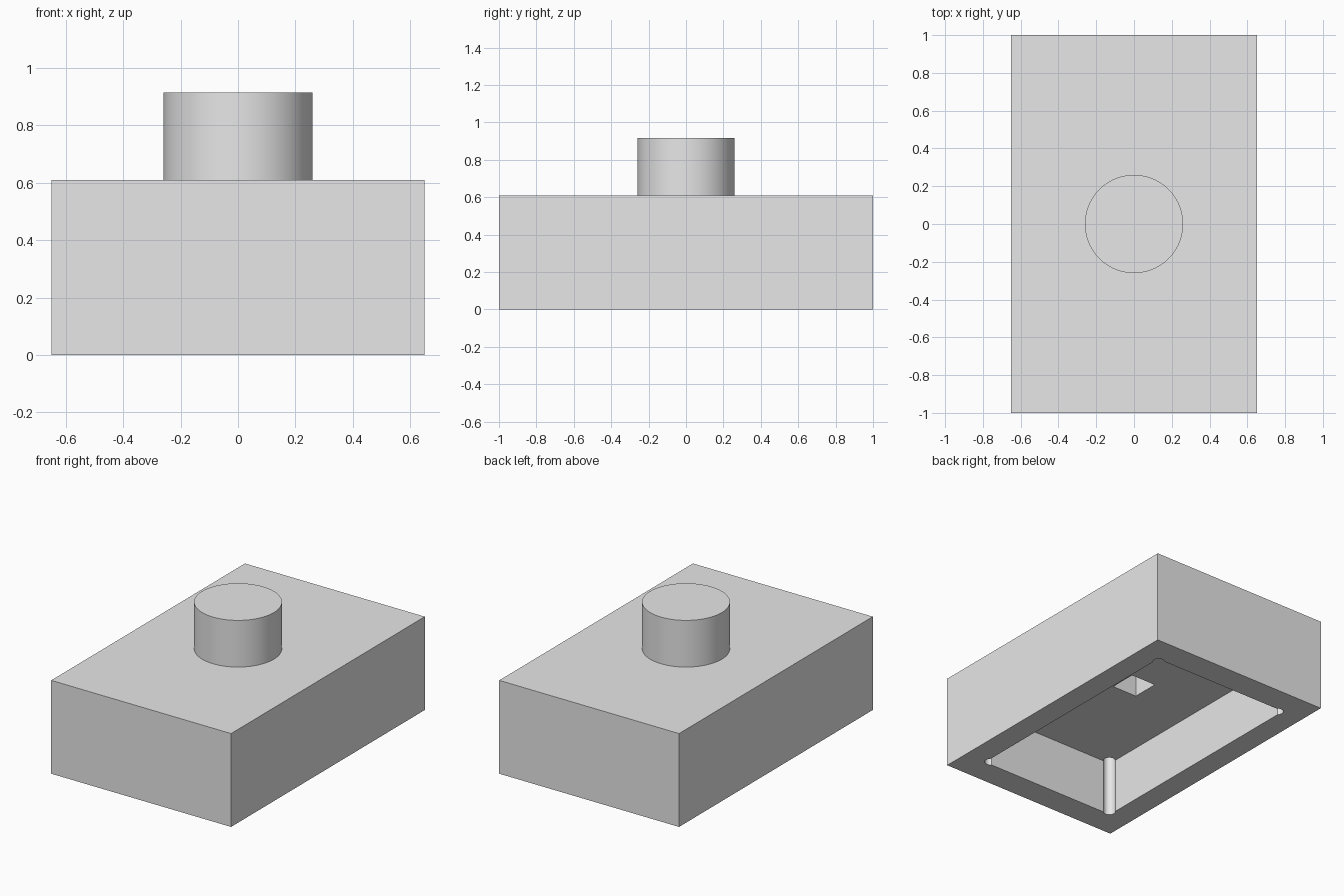
import bpy
import bmesh
from mathutils import Matrix, Vector

cube = bpy.data.objects.get("Cube")
if cube:
    bpy.data.objects.remove(cube, do_unlink=True)

grey = bpy.data.materials.new("plain_grey")
grey.use_nodes = True
grey.diffuse_color = (0.8, 0.8, 0.8, 1)
grey.node_tree.nodes["Principled BSDF"].inputs["Base Color"].default_value = (0.8, 0.8, 0.8, 1)


def finish(name, bm):
    mesh = bpy.data.meshes.new(name)
    bm.to_mesh(mesh)
    bm.free()
    mesh.materials.append(grey)
    obj = bpy.data.objects.new(name, mesh)
    bpy.context.collection.objects.link(obj)
    return obj


def box(name, half_x, half_y, z0, z1):
    bm = bmesh.new()
    size = Matrix.Diagonal((2 * half_x, 2 * half_y, z1 - z0, 1))
    bmesh.ops.create_cube(bm, size=1, matrix=Matrix.Translation((0, 0, (z0 + z1) / 2)) @ size)
    return finish(name, bm)


def cylinder(name, x, y, radius, z0, z1, sides):
    bm = bmesh.new()
    bmesh.ops.create_cone(bm, cap_ends=True, segments=sides, radius1=radius, radius2=radius,
                          depth=z1 - z0, matrix=Matrix.Translation((x, y, (z0 + z1) / 2)))
    return finish(name, bm)


def combine(target, tool, operation):
    mod = target.modifiers.new(tool.name, 'BOOLEAN')
    mod.operation = operation
    mod.solver = 'EXACT'
    mod.object = tool
    tool.hide_render = True
    bpy.context.view_layer.objects.active = target
    bpy.ops.object.modifier_apply(modifier=mod.name)
    bpy.data.objects.remove(tool, do_unlink=True)


bpy.ops.object.select_all(action='DESELECT')

# Solid block with a round stem on top
housing = box("housing", 0.65, 1.0, 0, 0.61)
combine(housing, cylinder("stem", 0, 0, 0.26, 0.5, 0.915, 96), 'UNION')

# Pocket open at the bottom, with drilled relief holes in its corners
px, py, depth = 0.498, 0.823, 0.36
combine(housing, box("pocket", px, py, -0.1, depth), 'DIFFERENCE')
for sx in (-1, 1):
    for sy in (-1, 1):
        hole = cylinder("corner_hole", sx * (px - 0.025), sy * (py - 0.025), 0.037, -0.1, 0.46, 32)
        combine(housing, hole, 'DIFFERENCE')

# Square socket running up into the stem
combine(housing, box("square_socket", 0.09, 0.09, 0.2, 0.66), 'DIFFERENCE')

housing.select_set(True)
bpy.context.view_layer.objects.active = housing
bpy.ops.object.shade_smooth_by_angle(angle=0.52)
